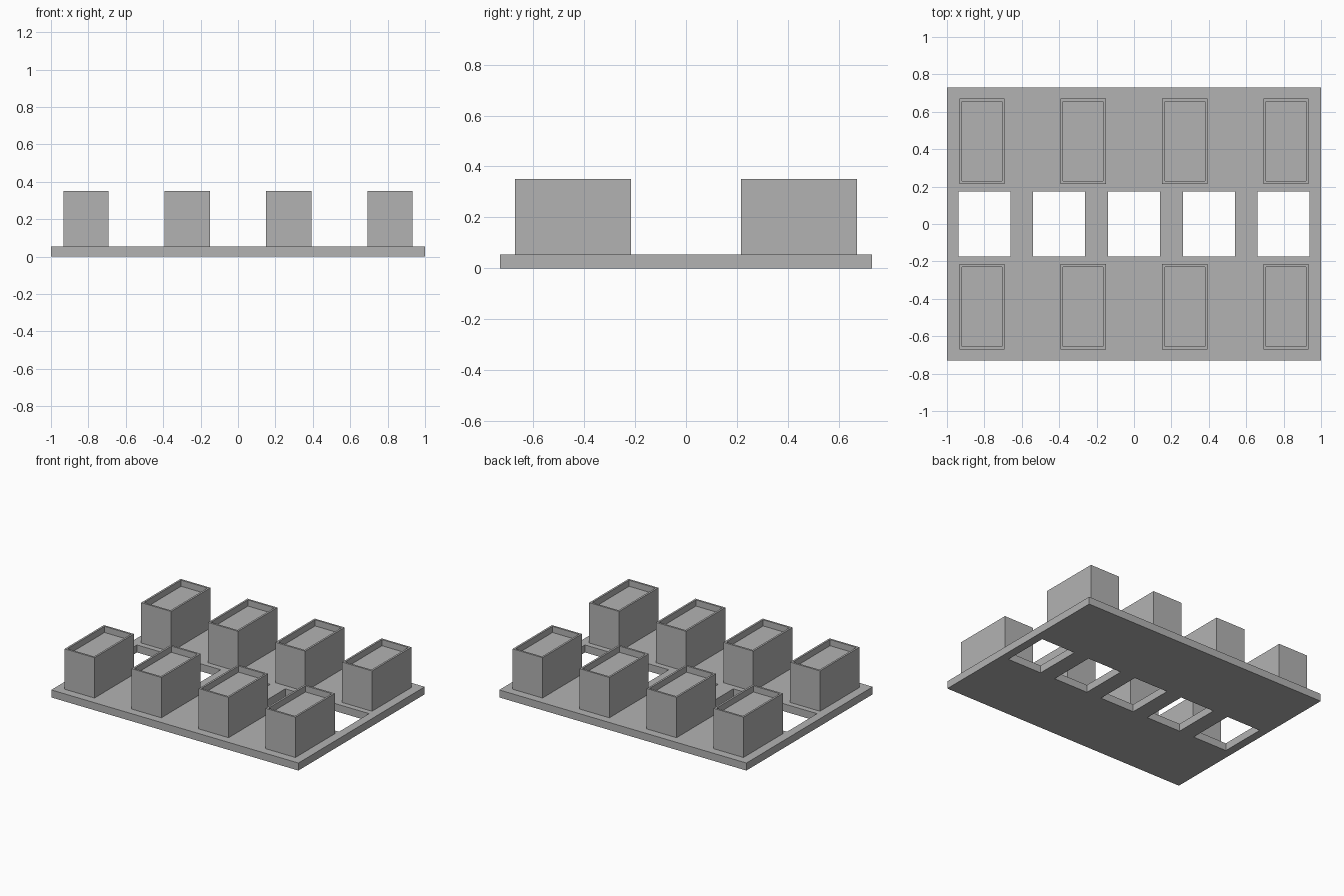
import bpy
import bmesh

cube = bpy.data.objects.get("Cube")
if cube:
    bpy.data.objects.remove(cube, do_unlink=True)

grey = bpy.data.materials.new("plain_grey")
grey.use_nodes = True
colour = (0.45, 0.45, 0.45, 1)
grey.diffuse_color = colour
grey.node_tree.nodes["Principled BSDF"].inputs["Base Color"].default_value = colour

PLATE_TOP = 0.055
BOX_TOP = 0.35


def finish(bm, name):
    bmesh.ops.recalc_face_normals(bm, faces=bm.faces)
    mesh = bpy.data.meshes.new(name)
    bm.to_mesh(mesh)
    bm.free()
    mesh.materials.append(grey)
    obj = bpy.data.objects.new(name, mesh)
    bpy.context.collection.objects.link(obj)
    return obj


def base_plate():
    """Slab with a row of five rectangular through-holes."""
    xs = [-1.0]
    for i in range(5):
        centre = 0.4 * (i - 2)
        xs += [centre - 0.139, centre + 0.139]
    xs.append(1.0)
    ys = [-0.73, -0.174, 0.174, 0.73]
    bm = bmesh.new()
    verts = [[bm.verts.new((x, y, 0)) for y in ys] for x in xs]
    for i in range(len(xs) - 1):
        for j in range(len(ys) - 1):
            if j == 1 and i % 2 == 1:
                continue  # hole cell
            a, b = verts[i], verts[i + 1]
            bm.faces.new((a[j], b[j], b[j + 1], a[j + 1]))
    result = bmesh.ops.extrude_face_region(bm, geom=bm.faces[:], use_keep_orig=True)
    for v in result["geom"]:
        if isinstance(v, bmesh.types.BMVert):
            v.co.z = PLATE_TOP
    return finish(bm, "base_plate")


def building(name, x, y):
    """Rectangular block with a sunken roof behind a thin parapet."""
    bm = bmesh.new()
    bmesh.ops.create_cube(bm, size=1)
    height = BOX_TOP - PLATE_TOP
    bmesh.ops.scale(bm, vec=(0.242, 0.455, height), verts=bm.verts)
    bmesh.ops.translate(bm, vec=(x, y, PLATE_TOP + height / 2), verts=bm.verts)
    bm.normal_update()
    roof = max(bm.faces, key=lambda f: f.normal.z)
    bmesh.ops.inset_region(bm, faces=[roof], thickness=0.02)
    # Drop the inner roof straight down to leave a parapet wall
    inner = bmesh.ops.extrude_discrete_faces(bm, faces=[roof])["faces"][0]
    bmesh.ops.translate(bm, vec=(0, 0, -0.045), verts=inner.verts)
    return finish(bm, name)


base_plate()
for row, y in (("front", -0.4425), ("back", 0.4425)):
    for i, x in enumerate((-0.813, -0.272, 0.272, 0.813)):
        building(f"{row}_block_{i + 1}", x, y)
